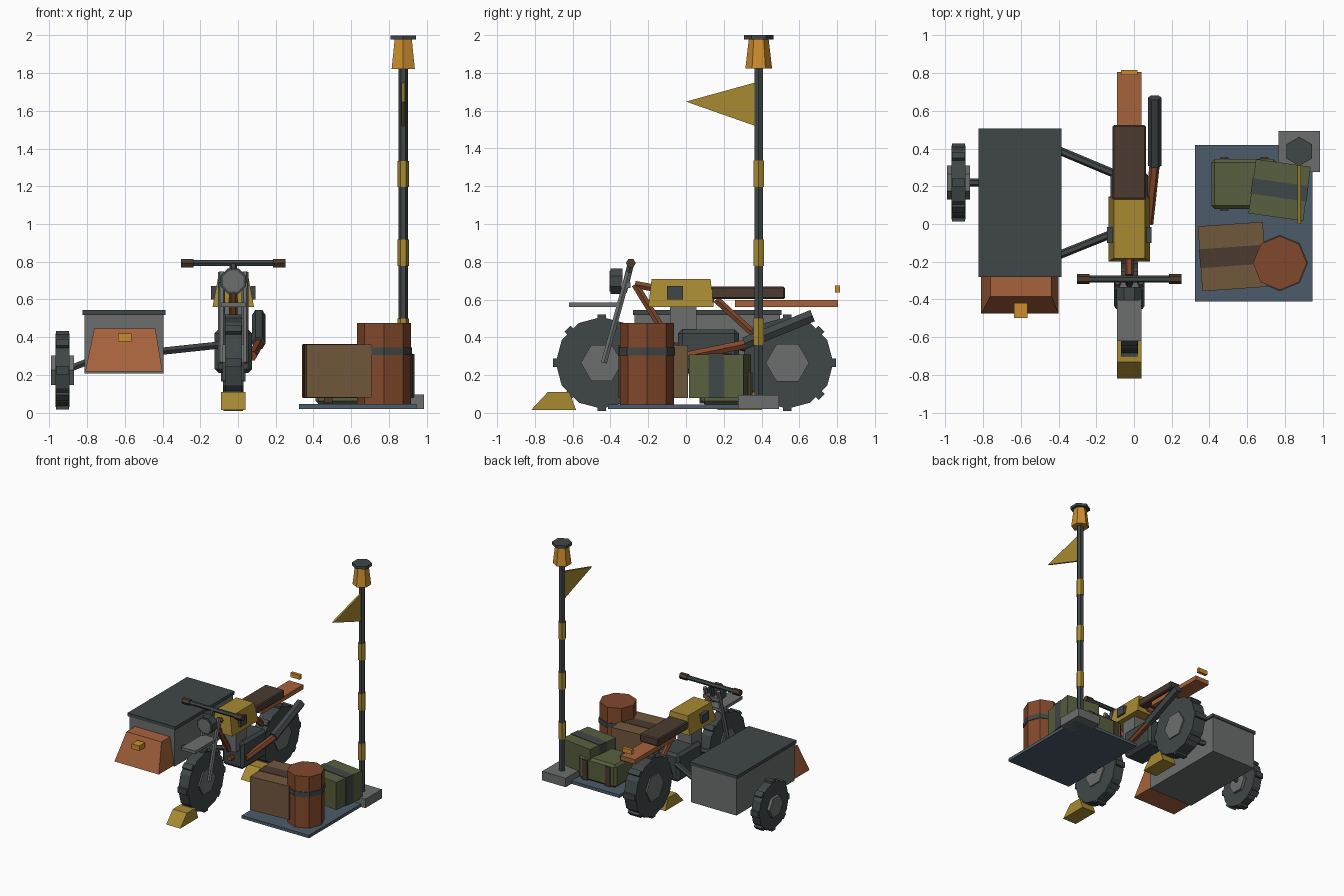
import bpy, bmesh, math
from mathutils import Vector, Matrix

if "Cube" in bpy.data.objects:
    bpy.data.objects.remove(bpy.data.objects["Cube"])


def material(name, r, g, b):
    m = bpy.data.materials.new(name)
    lin = [(c / 255 / 12.92) if c < 11 else ((c / 255 + 0.055) / 1.055) ** 2.4 for c in (r, g, b)]
    m.diffuse_color = (*lin, 1)
    m.use_nodes = True
    m.node_tree.nodes["Principled BSDF"].inputs["Base Color"].default_value = m.diffuse_color
    return m


DARK = material("dark_iron", 64, 71, 71)
GREY = material("steel_grey", 108, 110, 110)
YELLOW = material("yellow_paint", 167, 138, 50)
AMBER = material("amber_lamp", 204, 141, 46)
RUST = material("rust_red", 130, 72, 44)
COPPER = material("copper_panel", 166, 98, 60)
BROWN = material("brown_crate", 113, 87, 60)
LEATHER = material("dark_leather", 76, 59, 48)
GREEN = material("olive_green", 89, 96, 62)
BLUE = material("blue_slate", 76, 92, 106)


def finish(name, bm, mat):
    bmesh.ops.recalc_face_normals(bm, faces=bm.faces)
    me = bpy.data.meshes.new(name)
    bm.to_mesh(me)
    bm.free()
    me.materials.append(mat)
    ob = bpy.data.objects.new(name, me)
    bpy.context.collection.objects.link(ob)
    return ob


def box(name, x, y, z, mat, bevel=0, turn=0):
    """Box given by its (min, max) on each axis, turned about its own vertical axis."""
    bm = bmesh.new()
    bmesh.ops.create_cube(bm, size=1)
    size = Vector([b - a for a, b in (x, y, z)])
    mid = Vector([(a + b) / 2 for a, b in (x, y, z)])
    bmesh.ops.scale(bm, vec=size, verts=bm.verts)
    if bevel:
        bmesh.ops.bevel(bm, geom=bm.edges[:], offset=bevel, segments=1, affect='EDGES')
    bm.transform(Matrix.Translation(mid) @ Matrix.Rotation(math.radians(turn), 4, 'Z'))
    return finish(name, bm, mat)


def loft(name, lower, upper, mat):
    """Closed solid between two loops with the same number of points."""
    bm = bmesh.new()
    a = [bm.verts.new(p) for p in lower]
    b = [bm.verts.new(p) for p in upper]
    n = len(a)
    bm.faces.new(a)
    bm.faces.new(b[::-1])
    for i in range(n):
        j = (i + 1) % n
        bm.faces.new((a[i], b[i], b[j], a[j]))
    return finish(name, bm, mat)


def rect(x0, x1, y0, y1, z):
    return [(x0, y0, z), (x1, y0, z), (x1, y1, z), (x0, y1, z)]


def rod(name, p, q, r, mat, sides=6, r2=None, turn=0):
    p, q = Vector(p), Vector(q)
    d = (q - p).normalized()
    ref = Vector((0, 1, 0)) if abs(d.x) > 0.7 else Vector((1, 0, 0))
    u = (ref - d * ref.dot(d)).normalized()
    v = d.cross(u)

    def ring(c, rad):
        ang = [math.radians(turn) + math.tau * i / sides for i in range(sides)]
        return [c + (u * math.cos(t) + v * math.sin(t)) * rad for t in ang]
    return loft(name, ring(p, r), ring(q, r if r2 is None else r2), mat)


def wheel(name, x, y, z, r, half, hub_r, hub_half):
    rod(name + "_tyre", (x - half, y, z), (x + half, y, z), r, DARK, 12)
    rod(name + "_hub", (x - hub_half, y, z), (x + hub_half, y, z), hub_r, GREY)
    # tread blocks around the rim
    bm = bmesh.new()
    for i in range(8):
        m = (Matrix.Translation((x, y, z)) @ Matrix.Rotation(math.tau * i / 8, 4, 'X')
             @ Matrix.Translation((0, 0, r - 0.006)) @ Matrix.Diagonal((half * 1.9, 0.045, 0.038, 1)))
        bmesh.ops.create_cube(bm, size=1, matrix=m)
    finish(name + "_tread", bm, DARK)


CX = -0.025  # centre plane of the motorcycle

# wheels
wheel("front_wheel", CX, -0.447, 0.265, 0.243, 0.045, 0.11, 0.056)
wheel("rear_wheel", CX, 0.537, 0.265, 0.243, 0.055, 0.115, 0.066)
wheel("sidecar_wheel", -0.93, 0.22, 0.225, 0.195, 0.037, 0.09, 0.06)

# wheel chocks
for name, y in (("front_chock", -0.447), ("rear_chock", 0.537)):
    prof = [(-0.373, 0.015), (-0.135, 0.015), (-0.17, 0.11), (-0.285, 0.11)]
    loft(name, [(CX - 0.065, y + a, b) for a, b in prof],
         [(CX + 0.065, y + a, b) for a, b in prof], YELLOW)

# front fork, headlight and handlebar
for side, s in (("left", -1), ("right", 1)):
    rod(side + "_fork_leg", (CX + s * 0.062, -0.435, 0.265), (CX + s * 0.062, -0.303, 0.745), 0.018, GREY)
    a, b = (CX + s * 0.21, CX + s * 0.277)
    rod(side + "_grip", (a, -0.292, 0.793), (b, -0.292, 0.793), 0.026, LEATHER)
    box(side + "_knee_pad", sorted((CX + s * 0.09, CX + s * 0.118)), (-0.1, -0.015), (0.6, 0.672), DARK)
box("fork_clamp", (CX - 0.075, CX + 0.075), (-0.345, -0.295), (0.66, 0.69), GREY)
rod("steering_stem", (CX, -0.33, 0.64), (CX, -0.292, 0.79), 0.02, DARK)
rod("handlebar", (CX - 0.24, -0.292, 0.793), (CX + 0.24, -0.292, 0.793), 0.018, DARK)
rod("headlight_shell", (CX, -0.335, 0.697), (CX, -0.4, 0.697), 0.073, DARK, 8, turn=22.5)
rod("headlight_lens", (CX, -0.395, 0.697), (CX, -0.406, 0.697), 0.06, GREY, 8, turn=22.5)
box("front_fender", (CX - 0.065, CX + 0.065), (-0.62, -0.335), (0.56, 0.585), GREY)

# tank, seat and tail
loft("fuel_tank", rect(CX - 0.11, CX + 0.11, -0.2, 0.147, 0.56),
     rect(CX - 0.082, CX + 0.082, -0.182, 0.13, 0.71), YELLOW)
box("seat", (CX - 0.088, CX + 0.088), (0.13, 0.525), (0.603, 0.668), LEATHER, bevel=0.008)
box("rear_fender", (CX - 0.066, CX + 0.066), (0.26, 0.805), (0.56, 0.598), COPPER)
box("tail_light", (CX - 0.043, CX + 0.043), (0.79, 0.816), (0.638, 0.675), AMBER)

# frame tubes
for i, (a, b) in enumerate([((-0.27, 0.68), (-0.08, 0.37)), ((-0.27, 0.68), (0.15, 0.6)),
                            ((0.16, 0.6), (0.5, 0.29)), ((-0.08, 0.3), (0.53, 0.27))]):
    rod(f"frame_tube_{i + 1}", (CX, *a), (CX, *b), 0.022, RUST)

# engine and exhaust
box("engine_block", (CX - 0.1, CX + 0.1), (-0.04, 0.28), (0.21, 0.442), DARK, bevel=0.022)
box("engine_cylinder", (CX - 0.065, CX + 0.065), (-0.085, 0.055), (0.37, 0.56), GREY)
rod("exhaust_pipe", (0.075, 0.0, 0.3), (0.11, 0.32, 0.365), 0.027, RUST)
rod("muffler", (0.11, 0.31, 0.368), (0.11, 0.67, 0.515), 0.037, DARK)

# sidecar
box("sidecar_body", (-0.815, -0.395), (-0.272, 0.498), (0.208, 0.52), GREY)
box("sidecar_lid", (-0.825, -0.385), (-0.28, 0.505), (0.518, 0.545), DARK)
loft("sidecar_nose", rect(-0.81, -0.4, -0.475, -0.265, 0.217),
     rect(-0.762, -0.438, -0.385, -0.265, 0.445), COPPER)
box("sidecar_lamp", (-0.635, -0.565), (-0.497, -0.42), (0.378, 0.42), AMBER)
rod("sidecar_axle", (-0.9, 0.22, 0.23), (-0.78, 0.22, 0.277), 0.02, DARK)
rod("rear_strut", (-0.41, 0.395, 0.325), (-0.1, 0.265, 0.358), 0.022, DARK)
rod("front_strut", (-0.41, -0.17, 0.325), (-0.1, -0.045, 0.358), 0.022, DARK)

# cargo pallet
box("pallet", (0.323, 0.945), (-0.412, 0.418), (0.02, 0.045), BLUE)
rod("barrel", (0.773, -0.207, 0.045), (0.773, -0.207, 0.475), 0.143, RUST, 8)
rod("barrel_band", (0.773, -0.207, 0.305), (0.773, -0.207, 0.345), 0.149, DARK, 8)
box("brown_crate", (0.35, 0.695), (-0.345, 0.0), (0.08, 0.36), BROWN, turn=4)
box("brown_crate_strap", (0.348, 0.697), (-0.222, -0.122), (0.078, 0.363), LEATHER, turn=4)

# low olive trunk with two straps
box("olive_trunk", (0.41, 0.757), (0.08, 0.345), (0.045, 0.235), GREEN, bevel=0.018)
for i, x in enumerate((0.478, 0.69)):
    box(f"trunk_strap_{i + 1}", (x - 0.023, x + 0.023), (0.072, 0.353), (0.05, 0.215), LEATHER)

# turned olive crate with a strap
box("olive_crate", (0.625, 0.918), (0.035, 0.325), (0.08, 0.31), GREEN, turn=-8)
box("olive_crate_strap", (0.622, 0.921), (0.14, 0.222), (0.078, 0.314), DARK, turn=-8)

# signal pole
PX, PY = 0.876, 0.385
box("pole_base", (0.767, 0.985), (0.275, 0.493), (0.02, 0.095), GREY)
rod("pole", (PX, PY, 0.09), (PX, PY, 1.84), 0.026, DARK)
for i, z in enumerate((0.36, 0.777, 1.195)):
    rod(f"pole_band_{i + 1}", (PX, PY, z), (PX, PY, z + 0.14), 0.031, YELLOW)
rod("beacon", (PX, PY, 1.822), (PX, PY, 1.982), 0.071, AMBER, r2=0.052, turn=30)
rod("beacon_cap", (PX, PY, 1.977), (PX, PY, 2.0), 0.077, DARK, turn=30)
flag = [(0.37, 1.75), (0.37, 1.518), (0.0, 1.648)]
loft("flag", [(PX - 0.008, *p) for p in flag], [(PX + 0.008, *p) for p in flag], YELLOW)
